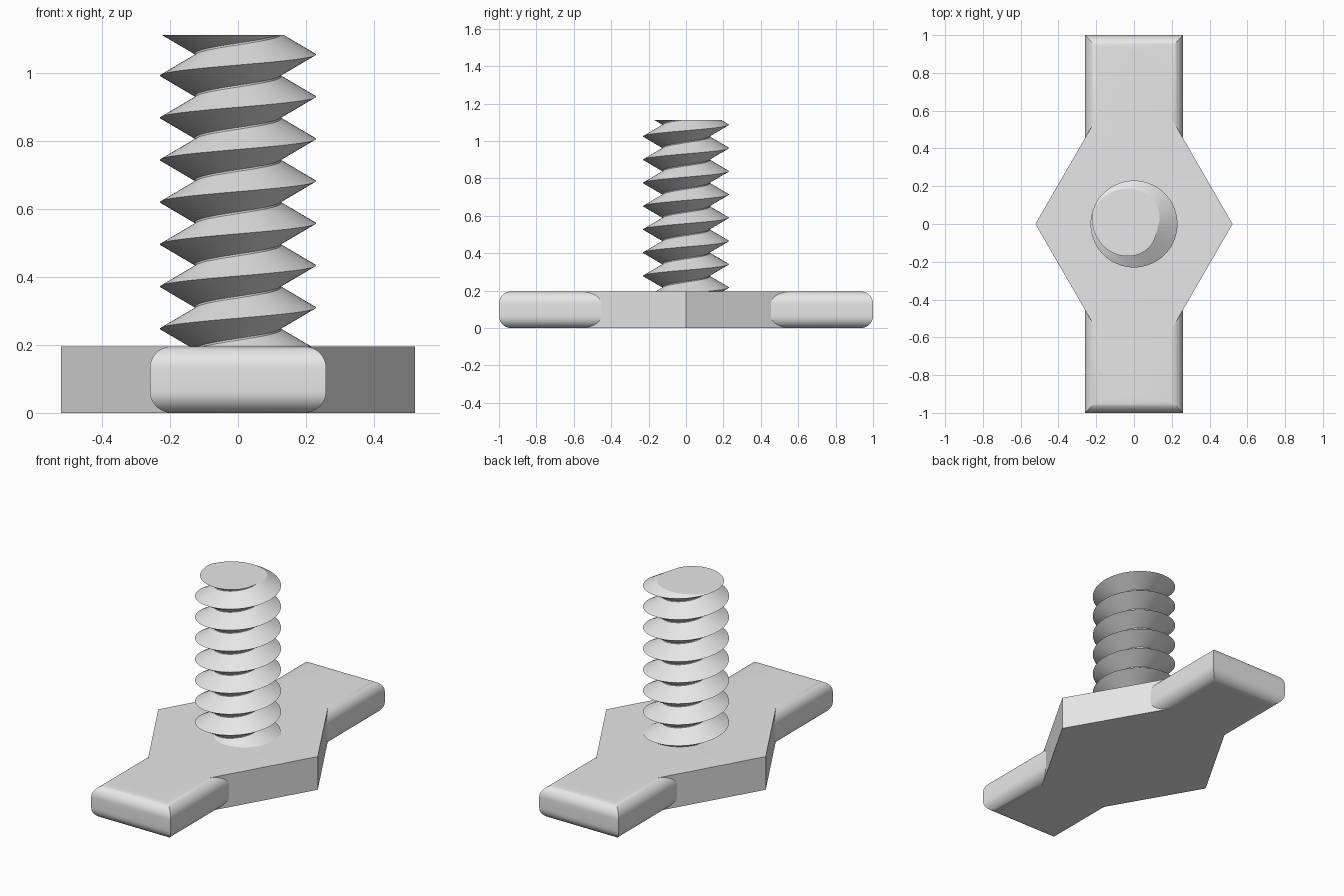
import bpy, bmesh, math
from mathutils import Vector

if "Cube" in bpy.data.objects:
    bpy.data.objects.remove(bpy.data.objects["Cube"])

H = 0.196            # plate thickness
TOP = 1.113          # top of the screw
PITCH = 0.1243
R_CREST, R_ROOT = 0.23, 0.127

steel = bpy.data.materials.new("light grey")
steel.diffuse_color = (0.8, 0.8, 0.8, 1)
steel.use_nodes = True
steel.node_tree.nodes["Principled BSDF"].inputs["Base Color"].default_value = steel.diffuse_color


def make_object(name, bm):
    bmesh.ops.recalc_face_normals(bm, faces=bm.faces[:])
    mesh = bpy.data.meshes.new(name)
    bm.to_mesh(mesh)
    bm.free()
    mesh.materials.append(steel)
    obj = bpy.data.objects.new(name, mesh)
    bpy.context.collection.objects.link(obj)
    return obj


def activate(obj):
    bpy.ops.object.select_all(action='DESELECT')
    obj.select_set(True)
    bpy.context.view_layer.objects.active = obj


def loft(name, rings):
    """Skin closed rings of equal length and cap both ends."""
    bm = bmesh.new()
    rows = [[bm.verts.new(p) for p in ring] for ring in rings]
    for a, b in zip(rows, rows[1:]):
        for i in range(len(a)):
            j = (i + 1) % len(a)
            bm.faces.new((a[i], a[j], b[j], b[i]))
    bm.faces.new(rows[0][::-1])
    bm.faces.new(rows[-1])
    return make_object(name, bm)


# Bar with rounded top and bottom rims and mitred corners
def bar_ring(inset, z):
    x, y = 0.26 - inset, 1.0 - inset
    return [(-x, -y, z), (x, -y, z), (x, y, z), (-x, y, z)]


RIM, SEG = 0.065, 10
arc = [math.pi / 2 * i / SEG for i in range(SEG + 1)]
lower = [bar_ring(RIM * (1 - math.sin(a)), RIM * (1 - math.cos(a))) for a in arc]
upper = [bar_ring(RIM * (1 - math.cos(a)), H - RIM * (1 - math.sin(a))) for a in arc]
plate = loft("wing_plate", lower + upper)

# Pointed side wings, joined into the bar
wx = 0.522
wy = wx * math.tan(math.radians(60))
diamond = [(wx, 0), (0, wy), (-wx, 0), (0, -wy)]
wings = loft("side_wings", [[(x, y, z) for x, y in diamond] for z in (0, H)])
union = plate.modifiers.new("join wings", 'BOOLEAN')
union.operation = 'UNION'
union.solver = 'EXACT'
union.object = wings
activate(plate)
bpy.ops.object.modifier_apply(modifier=union.name)
bpy.data.objects.remove(wings)

# Screw: V-thread helix, one wrapped column per angle step
bm = bmesh.new()
N = 72
half = (R_CREST - R_ROOT) / math.sqrt(3)
profile = [(R_ROOT, -half), (R_CREST, 0), (R_ROOT, half)]
columns = []
for j in range(N + 1):
    t = 2 * math.pi * j / N
    col = []
    for k in range(-3, 10):
        z = 0.248 + PITCH * ((t - math.pi) / (2 * math.pi) + k)
        col += [bm.verts.new((r * math.cos(t), r * math.sin(t), z + dz))
                for r, dz in profile]
    columns.append(col)
for a, b in zip(columns, columns[1:]):
    for i in range(len(a) - 1):
        bm.faces.new((a[i], b[i], b[i + 1], a[i + 1]))
bmesh.ops.remove_doubles(bm, verts=bm.verts[:], dist=1e-4)

# Trim the thread flat at both ends and cap it
for z, up in ((TOP, 1), (H - 0.004, -1)):
    geom = bm.verts[:] + bm.edges[:] + bm.faces[:]
    bmesh.ops.bisect_plane(bm, geom=geom, dist=1e-6, plane_co=Vector((0, 0, z)),
                           plane_no=Vector((0, 0, up)), clear_outer=True)
    rim = [e for e in bm.edges if e.is_boundary
           and all(abs(v.co.z - z) < 1e-4 for v in e.verts)]
    bmesh.ops.edgeloop_fill(bm, edges=rim)
screw = make_object("threaded_screw", bm)

# Smooth shading with sharp creases
for obj in (plate, screw):
    activate(obj)
    bpy.ops.object.shade_smooth_by_angle(angle=math.radians(25))
